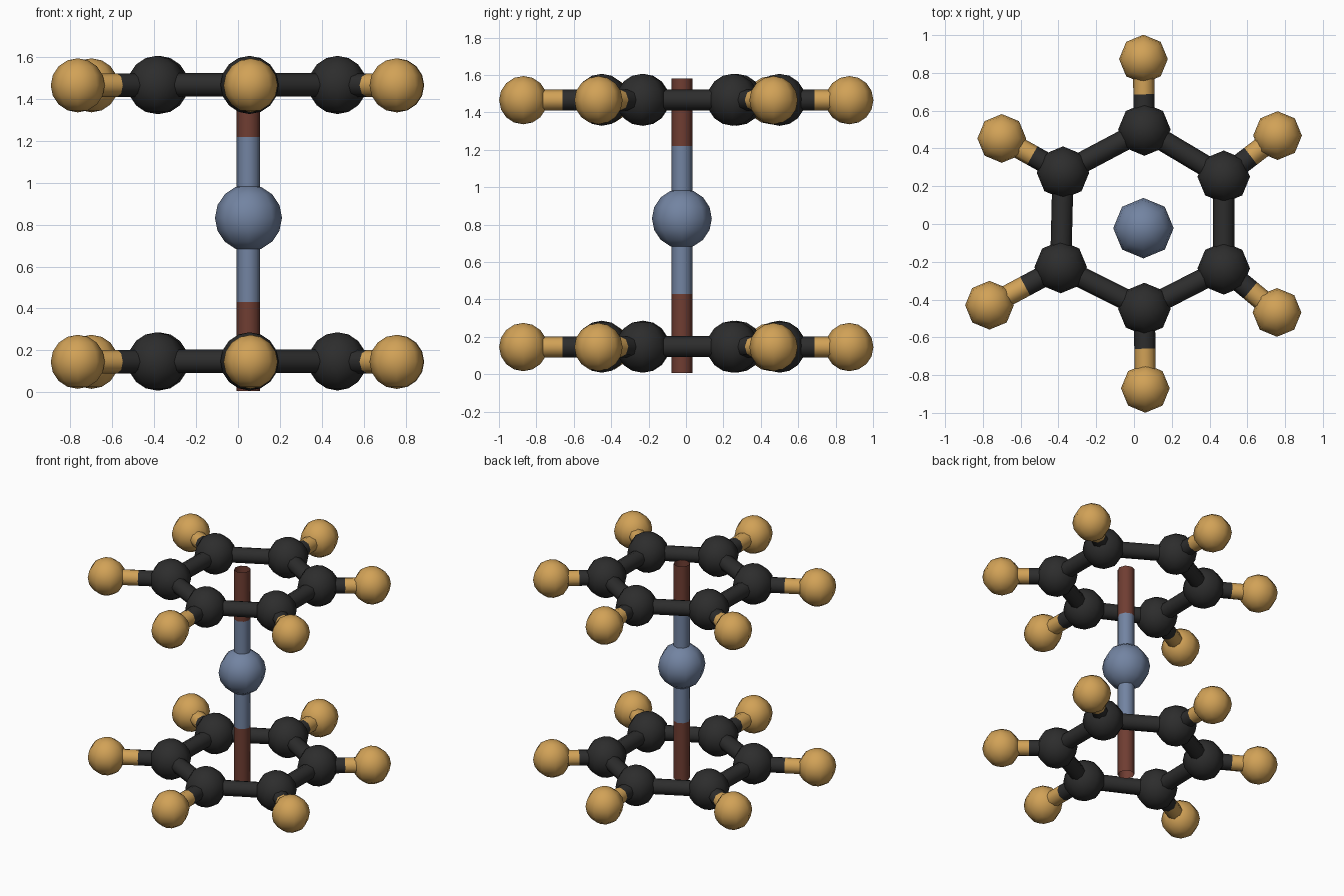
import bpy, math
from mathutils import Vector

if "Cube" in bpy.data.objects:
    bpy.data.objects.remove(bpy.data.objects["Cube"])


def material(name, rgb):
    m = bpy.data.materials.new(name)
    m.diffuse_color = (*rgb, 1)
    m.use_nodes = True
    m.node_tree.nodes["Principled BSDF"].inputs["Base Color"].default_value = m.diffuse_color
    return m


CHARCOAL = material("charcoal", (0.026, 0.026, 0.026))
GOLD = material("gold", (0.64, 0.36, 0.095))
BLUE = material("slate blue", (0.17, 0.23, 0.36))
BROWN = material("red brown", (0.16, 0.047, 0.032))


def finish(name, mat):
    ob = bpy.context.object
    ob.name = name
    ob.data.materials.append(mat)
    bpy.ops.object.shade_smooth()
    return ob


def ball(name, centre, radius, mat):
    bpy.ops.mesh.primitive_uv_sphere_add(segments=8, ring_count=8, radius=radius, location=centre)
    return finish(name, mat)


def tube(name, a, b, mat, radius=0.056):
    """Open-ended rod from a to b."""
    a, b = Vector(a), Vector(b)
    bpy.ops.mesh.primitive_cylinder_add(vertices=8, radius=radius, depth=(b - a).length,
                                        end_fill_type='NOTHING', location=(a + b) / 2)
    ob = finish(name, mat)
    ob.rotation_euler = (b - a).to_track_quat('Z', 'Y').to_euler()
    return ob


# Ring plan: inner dark balls and the outer gold ball belonging to each
INNER = [(0.055, 0.50), (-0.376, 0.272), (-0.388, -0.228),
         (0.055, -0.45), (0.475, -0.235), (0.475, 0.25)]
OUTER = [(0.05, 0.873), (-0.70, 0.453), (-0.765, -0.43),
         (0.06, -0.87), (0.757, -0.468), (0.76, 0.468)]

for level, z in (("lower", 0.147), ("upper", 1.467)):
    for i in range(6):
        c = Vector((*INNER[i], z))
        nxt = Vector((*INNER[(i + 1) % 6], z))
        h = Vector((*OUTER[i], z - 0.002))
        mid = (c + h) / 2
        ball(f"{level}_ring_ball_{i}", c, 0.139, CHARCOAL)
        ball(f"{level}_outer_ball_{i}", h, 0.129, GOLD)
        tube(f"{level}_ring_rod_{i}", c, nxt, CHARCOAL)
        tube(f"{level}_spoke_inner_{i}", c, mid, CHARCOAL)
        tube(f"{level}_spoke_outer_{i}", mid, h, GOLD)

# Central ball and the two-colour axle through both rings
X, Y = 0.05, -0.022
ball("centre_ball", (X, Y, 0.832), 0.16, BLUE)
tube("axle_lower_end", (X, Y, 0.006), (X, Y, 0.43), BROWN)
tube("axle_middle", (X, Y, 0.43), (X, Y, 1.219), BLUE)
tube("axle_upper_end", (X, Y, 1.219), (X, Y, 1.58), BROWN)
